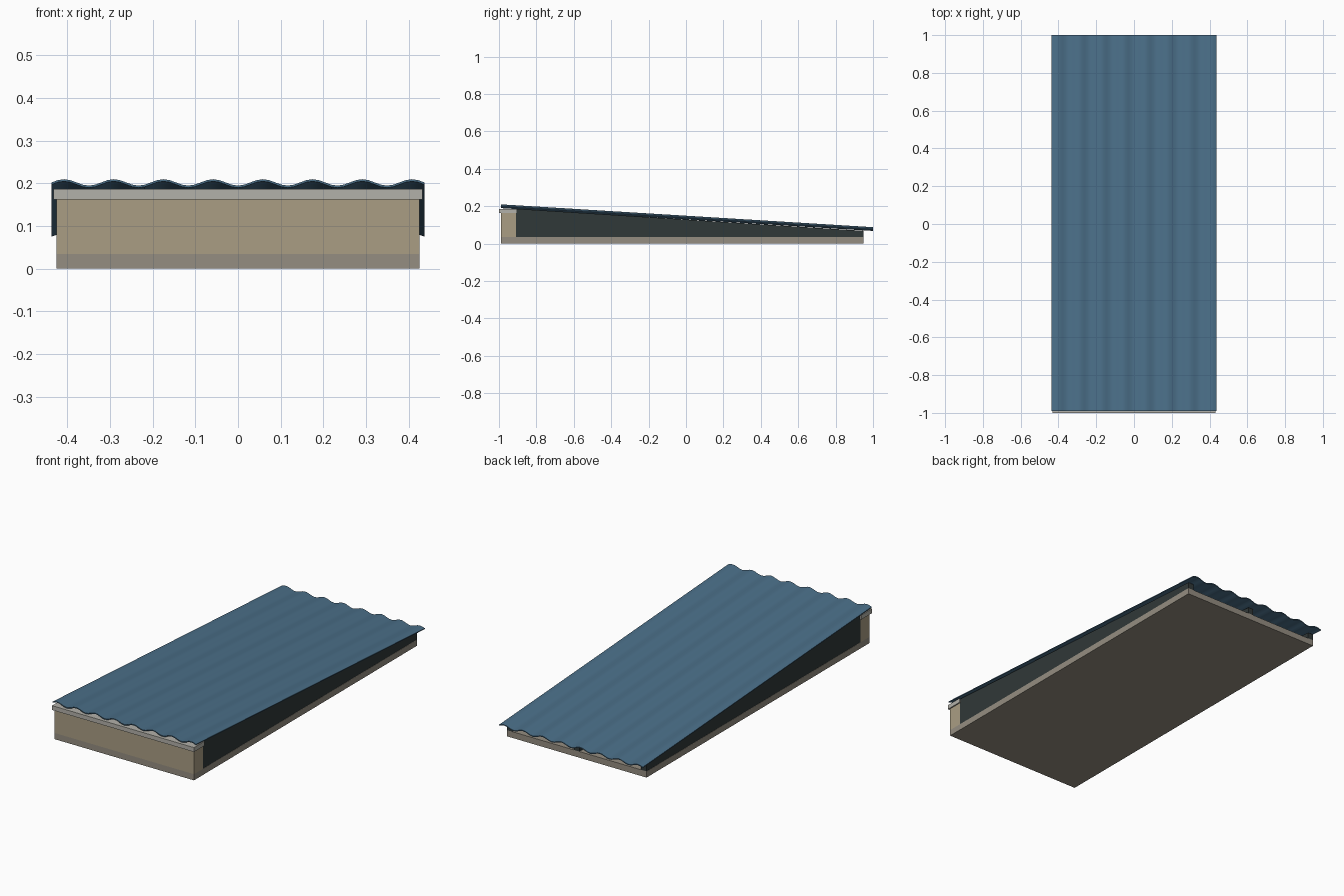
import bpy, bmesh, math

if "Cube" in bpy.data.objects:
    bpy.data.objects.remove(bpy.data.objects["Cube"])


def material(name, rgb):
    m = bpy.data.materials.new(name)
    m.diffuse_color = (*rgb, 1)
    m.use_nodes = True
    m.node_tree.nodes["Principled BSDF"].inputs["Base Color"].default_value = m.diffuse_color
    return m


TAN = material("tan_wall", (0.40, 0.34, 0.23))
STONE = material("base_stone", (0.30, 0.27, 0.22))
PALE = material("pale_cap", (0.45, 0.44, 0.40))
DARK = material("dark_rafter", (0.03, 0.04, 0.04))
BLUE = material("blue_sheet", (0.07, 0.16, 0.25))


def prism(name, profile, x0, x1, mat):
    """Extrude a (y, z) profile along x."""
    bm = bmesh.new()
    face = bm.faces.new([bm.verts.new((x0, y, z)) for y, z in profile])
    out = bmesh.ops.extrude_face_region(bm, geom=[face])
    verts = [v for v in out["geom"] if isinstance(v, bmesh.types.BMVert)]
    bmesh.ops.translate(bm, verts=verts, vec=(x1 - x0, 0, 0))
    bmesh.ops.recalc_face_normals(bm, faces=bm.faces)
    return finish(name, bm, mat)


def finish(name, bm, mat):
    mesh = bpy.data.meshes.new(name)
    bm.to_mesh(mesh)
    bm.free()
    mesh.materials.append(mat)
    ob = bpy.data.objects.new(name, mesh)
    bpy.context.collection.objects.link(ob)
    return ob


def rect(y0, y1, z0, z1):
    return [(y0, z0), (y1, z0), (y1, z1), (y0, z1)]


# Floor slab, front wall and its cap
prism("base_slab", rect(-0.99, 0.95, 0, 0.034), -0.425, 0.425, STONE)
prism("front_wall", rect(-0.99, -0.91, 0.034, 0.162), -0.425, 0.425, TAN)
prism("wall_cap", rect(-1.0, -0.907, 0.162, 0.186), -0.432, 0.432, PALE)

# Tapered rafters: both sides and the middle
wedge = [(-0.91, 0.034), (0.95, 0.034), (0.95, 0.068), (-0.91, 0.186)]
for name, x in (("left_rafter", -0.408), ("middle_rafter", 0), ("right_rafter", 0.408)):
    prism(name, wedge, x - 0.016, x + 0.016, DARK)

# Corrugated roof sheet sloping to the back
HALF, WAVES, STEPS, THICK = 0.437, 7.5, 60, 0.005
bm = bmesh.new()
rows = []
for y, z in ((-0.99, 0.202), (1.0, 0.080)):
    for dz in (0, -THICK):
        row = []
        for i in range(STEPS + 1):
            x = -HALF + 2 * HALF * i / STEPS
            wave = -0.0075 * math.cos(2 * math.pi * x * WAVES / (2 * HALF))
            row.append(bm.verts.new((x, y, z + wave + dz)))
        rows.append(row)
ft, fb, bt, bb = rows
loop = [ft, bt, bb, fb]
for a, b in zip(loop, loop[1:] + loop[:1]):
    for i in range(STEPS):
        bm.faces.new((a[i], a[i + 1], b[i + 1], b[i]))
for i in (0, STEPS):
    bm.faces.new([r[i] for r in loop])
bmesh.ops.recalc_face_normals(bm, faces=bm.faces)
roof = finish("corrugated_roof", bm, BLUE)
bpy.context.view_layer.objects.active = roof
roof.select_set(True)
bpy.ops.object.shade_smooth_by_angle(angle=math.radians(40))
